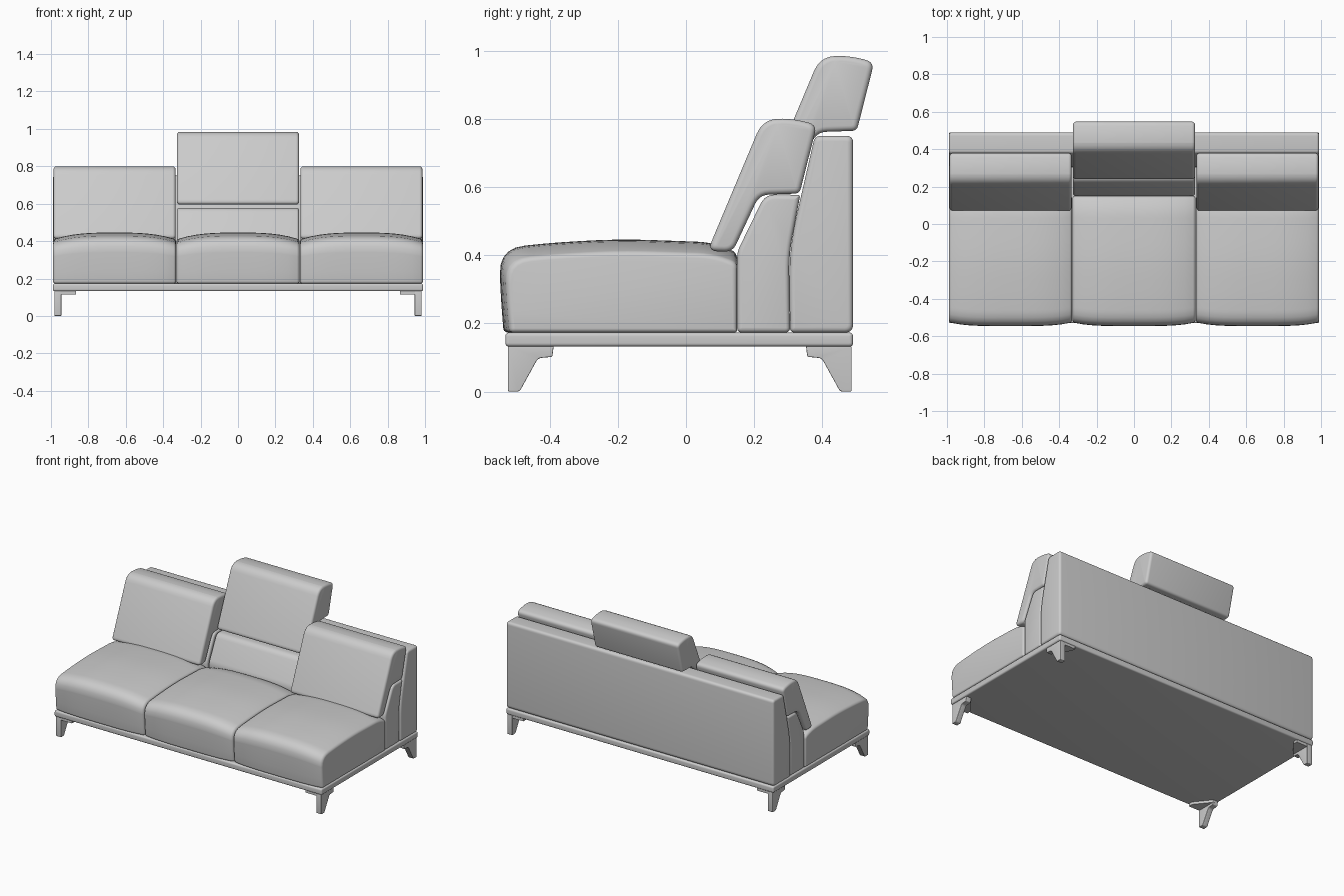
import bpy, bmesh, math
from mathutils import Vector

if "Cube" in bpy.data.objects:
    bpy.data.objects.remove(bpy.data.objects["Cube"])


# Offset a closed profile inwards by d and round each corner; corners are (y, z, tangent length)
def section(profile, d, seg):
    n, out = len(profile), []
    pts = [Vector(p[:2]) for p in profile]
    corners = []
    for i in range(n):
        a = (pts[i] - pts[i - 1]).normalized()
        b = (pts[(i + 1) % n] - pts[i]).normalized()
        turn = math.atan2(a.x * b.y - a.y * b.x, a.dot(b))
        nrm = Vector((-a.y - b.y, a.x + b.x)).normalized()
        c = pts[i] + nrm * (d / math.cos(turn / 2))
        corners.append((c, a, b, max(profile[i][2] - d * math.tan(turn / 2), 0.0008)))
    for c, a, b, t in corners:
        p, q = c - a * t, c + b * t
        for k in range(seg + 1):
            s = k / seg
            out.append(p * (1 - s) ** 2 + c * (2 * s * (1 - s)) + q * s * s)
    return out


# Sweep a side profile along x with softly rounded ends
def loft(name, profile, x0, x1, edge=0.015, seg=5, inner=1, warp=None):
    area = sum(profile[i - 1][0] * p[1] - p[0] * profile[i - 1][1] for i, p in enumerate(profile))
    if area < 0:
        profile = profile[::-1]
    ang = [math.pi / 2 * k / 4 for k in range(5)]
    left = [(x0 + edge * (1 - math.sin(a)), edge * (1 - math.cos(a))) for a in ang[::-1]]
    left = [(x0 + edge * (1 - math.cos(a)), edge * (1 - math.sin(a))) for a in ang]
    right = [(x0 + x1 - x, d) for x, d in reversed(left)]
    mid = [(x0 + edge + (x1 - x0 - 2 * edge) * k / inner, 0) for k in range(1, inner)]
    bm = bmesh.new()
    rings = []
    for x, d in left + mid + right:
        ring = []
        for p in section(profile, d, seg):
            co = Vector((x, p.x, p.y))
            if warp:
                co = warp(co, abs(2 * x - x0 - x1) / (x1 - x0))
            ring.append(bm.verts.new(co))
        rings.append(ring)
    n = len(rings[0])
    for r, s in zip(rings, rings[1:]):
        for i in range(n):
            bm.faces.new((r[i], r[(i + 1) % n], s[(i + 1) % n], s[i]))
    bm.faces.new(rings[0])
    bm.faces.new(rings[-1])
    return finish(name, bm)


def finish(name, bm):
    bmesh.ops.recalc_face_normals(bm, faces=bm.faces)
    me = bpy.data.meshes.new(name)
    bm.to_mesh(me)
    bm.free()
    ob = bpy.data.objects.new(name, me)
    bpy.context.collection.objects.link(ob)
    bpy.ops.object.select_all(action='DESELECT')
    ob.select_set(True)
    bpy.context.view_layer.objects.active = ob
    bpy.ops.object.shade_smooth_by_angle(angle=math.radians(40))
    return ob


# Crown the seat top and bow its front edge
def crown(co, u):
    y, z = co.y, co.z
    return Vector((co.x, y + 0.02 * u ** 4 * (0.15 - y) / 0.7,
                   z - 0.037 * u ** 3 * (z - 0.175) / 0.27))


SEAT = [(-0.535, 0.173, .015), (0.15, 0.173, .01), (0.15, 0.408, .02), (0.08, 0.438, .05),
        (-0.2, 0.448, .1), (-0.4, 0.436, .06), (-0.548, 0.42, .075), (-0.544, 0.29, .05)]
LOWER_BACK = [(0.15, 0.173, .015), (0.305, 0.173, .015), (0.302, 0.40, .05), (0.335, 0.577, .008),
              (0.232, 0.578, .03), (0.15, 0.41, .02)]
HEAD = [(0.063, 0.412, .03), (0.137, 0.41, .025), (0.215, 0.577, .03), (0.333, 0.581, .015),
        (0.384, 0.782, .025), (0.31, 0.802, .045), (0.225, 0.798, .045)]
FRAME = [(0.305, 0.173, .015), (0.49, 0.173, .025), (0.49, 0.75, .02), (0.378, 0.75, .018),
         (0.302, 0.42, .1)]
BASE = [(-0.53, 0.132, .012), (0.49, 0.132, .012), (0.49, 0.173, .012), (-0.53, 0.173, .012)]

# Base board and full-width back frame
loft("base_board", BASE, -0.99, 0.99, 0.01)
loft("back_frame", FRAME, -0.99, 0.99, 0.015)

# Three seats, lower backs and sliding back cushions; the middle one is raised
for i, side in enumerate(("left", "middle", "right")):
    x0 = -0.99 + 0.66 * i
    x1 = x0 + 0.66
    loft(side + "_seat", SEAT, x0 + 0.001, x1 - 0.001, 0.014, inner=14, warp=crown)
    loft(side + "_lower_back", LOWER_BACK, x0 + 0.004, x1 - 0.004, 0.014)
    dy, dz = (0.168, 0.184) if i == 1 else (0, 0)
    head = [(y + dy, z + dz, t) for y, z, t in HEAD]
    loft(side + "_back_cushion", head, x0 + 0.004, x1 - 0.004, 0.016)

# Tapered blade legs with triangular mounting plates
LEG = [(-0.522, 0, .005), (-0.488, 0, .008), (-0.434, 0.098, .01), (-0.392, 0.102, .005),
       (-0.388, 0.133, .003), (-0.522, 0.133, .003)]
for sy, end in ((1, "front"), (-1, "back")):
    for sx, side in ((-1, "left"), (1, "right")):
        leg = [(sy * (y + 0.018) - 0.018, z, t) for y, z, t in LEG]
        a, b = sorted((sx * 0.945, sx * 0.982))
        loft(f"{end}_{side}_leg", leg, a, b, 0.003, seg=3)
        bm = bmesh.new()
        tri = [(0.98, -0.52), (0.865, -0.52), (0.865, -0.49), (0.945, -0.39), (0.98, -0.39)]
        f = bm.faces.new([bm.verts.new((sx * x, sy * (y + 0.018) - 0.018, 0.115)) for x, y in tri])
        ext = bmesh.ops.extrude_face_region(bm, geom=[f])
        bmesh.ops.translate(bm, vec=(0, 0, 0.018),
                            verts=[v for v in ext["geom"] if isinstance(v, bmesh.types.BMVert)])
        # keep the underside of the plate closed
        if f.is_valid is False or len(bm.faces) < 7:
            bmesh.ops.holes_fill(bm, edges=bm.edges)
        finish(f"{end}_{side}_leg_plate", bm)
